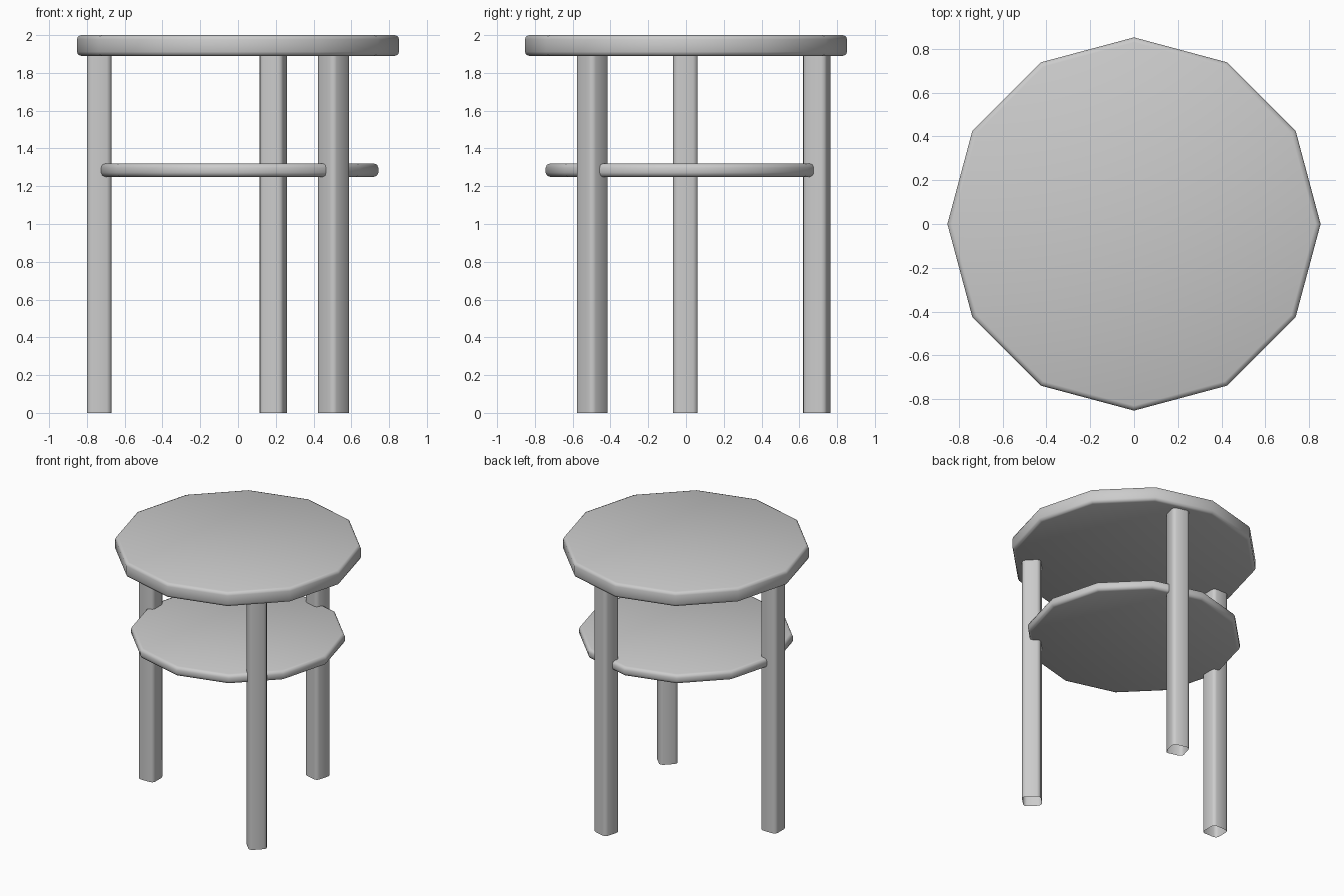
import bpy, bmesh, math
from mathutils import Matrix

cube = bpy.data.objects.get("Cube")
if cube:
    bpy.data.objects.remove(cube, do_unlink=True)

# One plain grey for everything
grey = bpy.data.materials.new("plain grey")
grey.use_nodes = True
colour = (0.6, 0.6, 0.6, 1)
grey.diffuse_color = colour
grey.node_tree.nodes["Principled BSDF"].inputs["Base Color"].default_value = colour


def finish(bm, name):
    """Turn a bmesh into a smooth shaded object."""
    bmesh.ops.recalc_face_normals(bm, faces=bm.faces)
    for face in bm.faces:
        face.smooth = True
    mesh = bpy.data.meshes.new(name)
    bm.to_mesh(mesh)
    bm.free()
    mesh.materials.append(grey)
    obj = bpy.data.objects.new(name, mesh)
    bpy.context.collection.objects.link(obj)
    return obj


def disc(name, radius, bottom, top, rounding):
    """Twelve-sided board with rounded rims."""
    bm = bmesh.new()
    bmesh.ops.create_cone(bm, cap_ends=True, segments=12, radius1=radius,
                          radius2=radius, depth=top - bottom,
                          matrix=Matrix.Translation((0, 0, (top + bottom) / 2)))
    rims = [e for e in bm.edges if abs(e.verts[0].co.z - e.verts[1].co.z) < 0.001]
    bmesh.ops.bevel(bm, geom=rims, offset=rounding, segments=2,
                    profile=0.5, affect='EDGES')
    finish(bm, name)


def leg(name, x, y, angle, width=0.13, height=1.9):
    """Open square tube with rounded upright edges, turned to the centre."""
    bm = bmesh.new()
    bmesh.ops.create_cube(bm, size=1)
    bmesh.ops.scale(bm, vec=(width, width, height), verts=bm.verts)
    uprights = [e for e in bm.edges if abs(e.verts[0].co.z - e.verts[1].co.z) > 1]
    bmesh.ops.bevel(bm, geom=uprights, offset=0.025, segments=2,
                    profile=0.5, affect='EDGES')
    bm.normal_update()
    ends = [f for f in bm.faces if abs(f.normal.z) > 0.9]
    bmesh.ops.delete(bm, geom=ends, context='FACES')
    place = Matrix.Translation((x, y, height / 2)) @ Matrix.Rotation(math.radians(angle), 4, 'Z')
    bmesh.ops.transform(bm, matrix=place, verts=bm.verts)
    finish(bm, name)


# Table top and lower shelf
disc("table_top", 0.853, 1.89, 2.0, 0.022)
disc("shelf", 0.743, 1.25, 1.32, 0.022)

# Three legs
leg("right_leg", -0.735, -0.003, 180)
leg("front_left_leg", 0.505, -0.496, -45)
leg("back_left_leg", 0.187, 0.693, 75)
